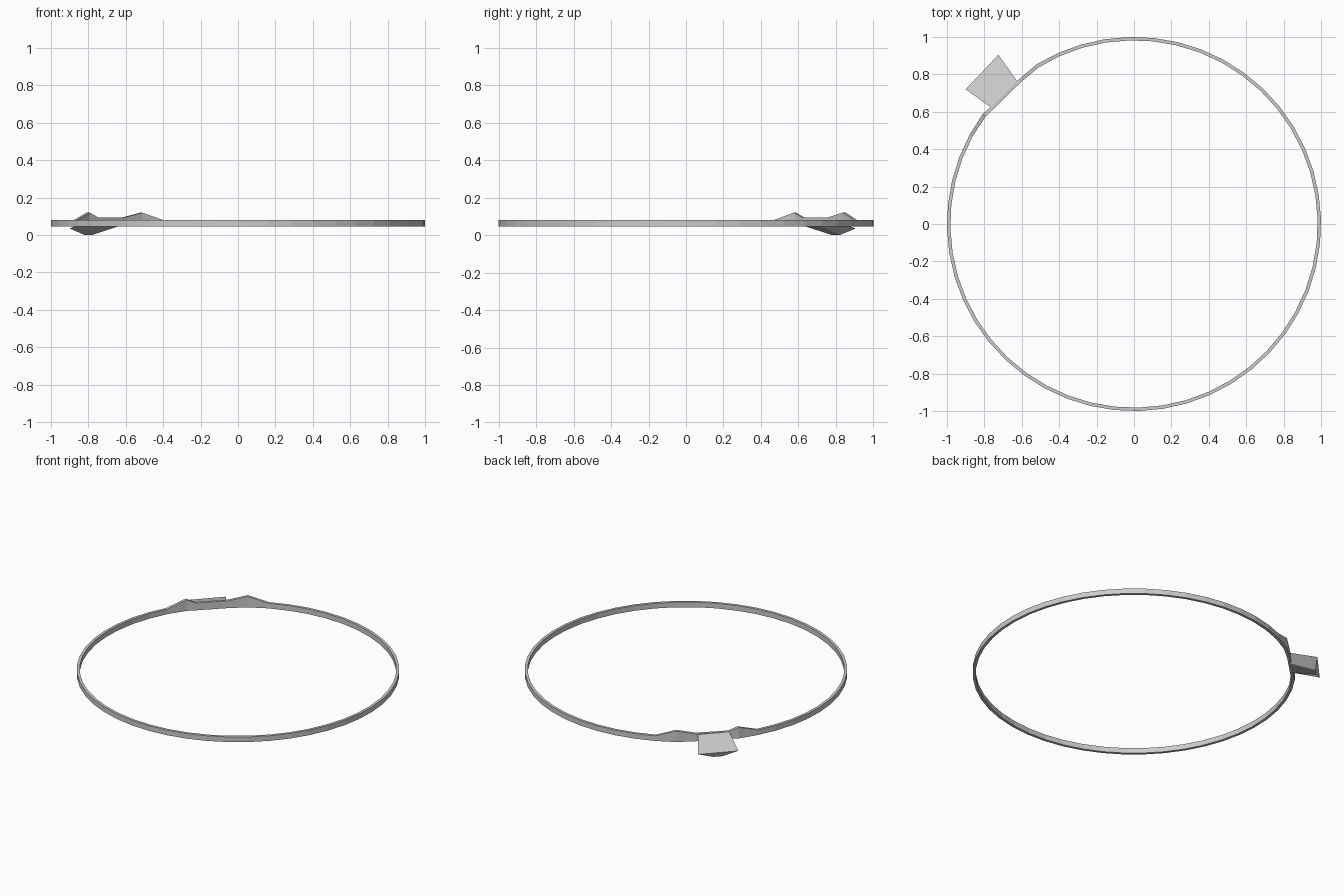
import bpy, bmesh, math

cube = bpy.data.objects.get("Cube")
if cube:
    bpy.data.objects.remove(cube, do_unlink=True)

# Single grey metal colour
metal = bpy.data.materials.new("grey_metal")
metal.use_nodes = True
metal.diffuse_color = (0.6, 0.6, 0.6, 1)
metal.node_tree.nodes["Principled BSDF"].inputs["Base Color"].default_value = (0.6, 0.6, 0.6, 1)


def skin(name, loops, closed):
    """Join four-point loops into a tube, either closed or capped."""
    bm = bmesh.new()
    rows = [[bm.verts.new(p) for p in loop] for loop in loops]
    count = len(rows)
    for i in range(count if closed else count - 1):
        a, b = rows[i], rows[(i + 1) % count]
        for j in range(4):
            k = (j + 1) % 4
            bm.faces.new((a[j], a[k], b[k], b[j]))
    if not closed:
        bm.faces.new(rows[0])
        bm.faces.new(rows[-1])
    bmesh.ops.recalc_face_normals(bm, faces=bm.faces)
    mesh = bpy.data.meshes.new(name)
    bm.to_mesh(mesh)
    bm.free()
    mesh.materials.append(metal)
    obj = bpy.data.objects.new(name, mesh)
    bpy.context.collection.objects.link(obj)
    return obj


def section(degrees, inner, outer, top, bottom=0.045):
    """Rectangular band section at an angle round the ring."""
    c, s = math.cos(math.radians(degrees)), math.sin(math.radians(degrees))
    return [(r * c, r * s, z) for r, z in
            ((inner, bottom), (outer, bottom), (outer, top), (inner, top))]


# Thin faceted band, then two raised shoulders either side of the clasp
STEP = 7.5
stations = [section(151.5 + STEP * i, 0.982, 1.0, 0.08) for i in range(44)]
stations += [
    section(121.5, 0.98, 1.0, 0.12),
    section(128.5, 0.97, 0.988, 0.095),
    section(140.5, 0.97, 0.988, 0.095),
    section(144.0, 0.98, 1.0, 0.12),
]
skin("band", stations, True)

# Wedge-shaped tab: sloping top plate, undercut narrowing to a low edge
inner_end = [(-0.76, 0.62, 0.095), (-0.615, 0.75, 0.095),
             (-0.645, 0.72, 0.045), (-0.735, 0.64, 0.045)]
outer_end = [(-0.90, 0.72, 0.035), (-0.725, 0.905, 0.035),
             (-0.78, 0.82, 0.0), (-0.82, 0.78, 0.0)]
skin("clasp_tab", [inner_end, outer_end], False)
